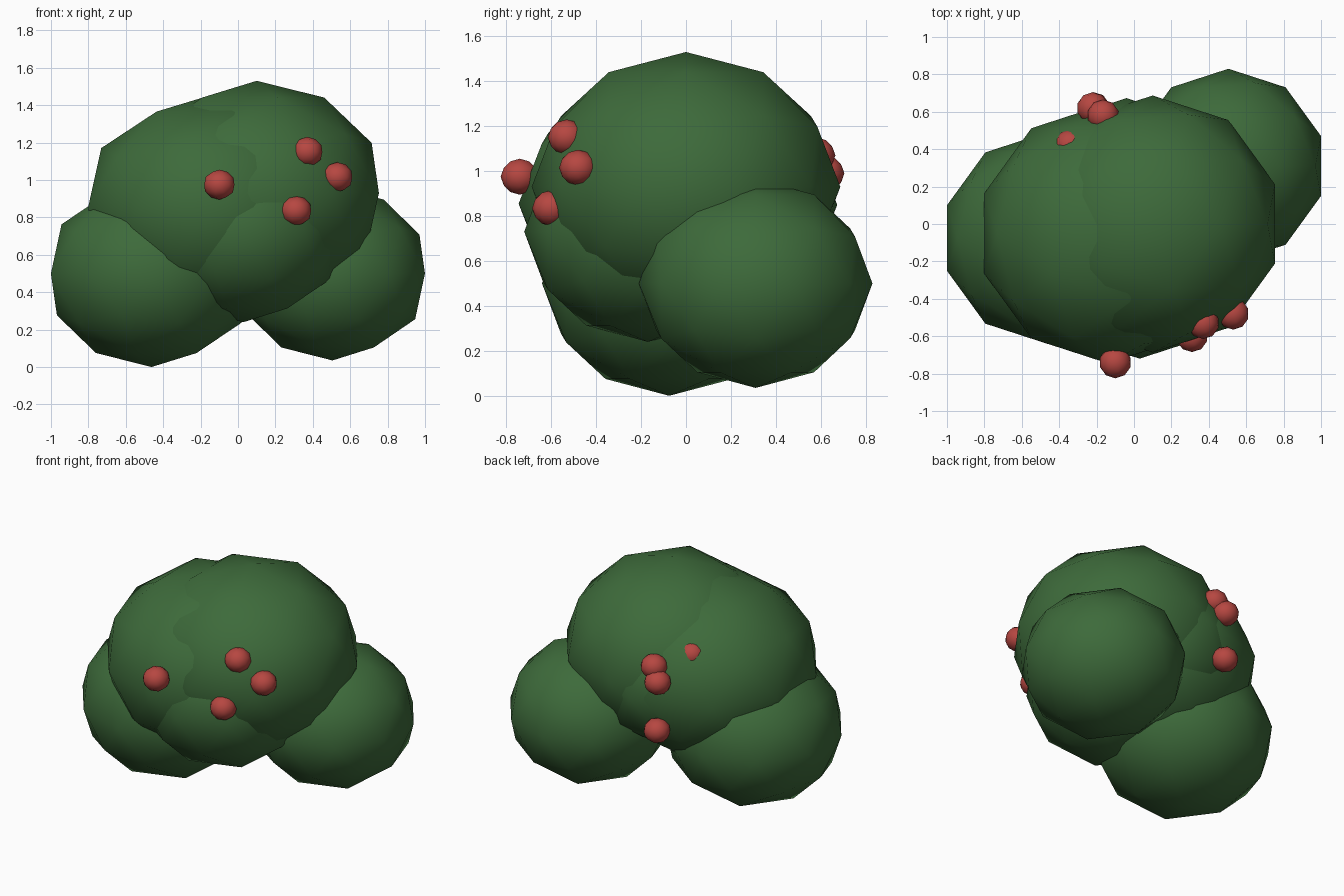
import bpy

# Remove the default cube
cube = bpy.data.objects.get("Cube")
if cube:
    bpy.data.objects.remove(cube, do_unlink=True)


def make_material(name, color):
    mat = bpy.data.materials.new(name)
    mat.use_nodes = True
    mat.diffuse_color = color
    mat.node_tree.nodes["Principled BSDF"].inputs["Base Color"].default_value = color
    return mat


leaf_green = make_material("leaf_green", (0.047, 0.145, 0.043, 1))
berry_red = make_material("berry_red", (0.47, 0.063, 0.053, 1))


def blob(name, center, width, height, mat):
    """Smooth low-poly ball, flattened to the given half width and half height."""
    bpy.ops.mesh.primitive_ico_sphere_add(subdivisions=2, radius=1, location=center)
    obj = bpy.context.object
    obj.name = name
    obj.scale = (width, width, height)
    bpy.ops.object.transform_apply(location=False, rotation=False, scale=True)
    bpy.ops.object.shade_smooth()
    obj.data.materials.append(mat)


# Overlapping foliage clumps: name, center, half width, half height
clumps = [
    ("crown_clump", (0.10, 0, 0.93), 0.687, 0.60),
    ("side_crown_clump", (-0.14, -0.05, 0.855), 0.695, 0.60),
    ("front_clump", (0.03, -0.17, 0.73), 0.55, 0.49),
    ("back_clump", (-0.04, 0.12, 0.85), 0.553, 0.48),
    ("right_base_clump", (-0.462, -0.075, 0.50), 0.566, 0.50),
    ("left_base_clump", (0.505, 0.31, 0.50), 0.52, 0.465),
]
for name, center, width, height in clumps:
    blob(name, center, width, height, leaf_green)

# Berries half sunk into the foliage
berries = [
    ("front_berry_right", (-0.10, -0.74, 0.975)),
    ("front_berry_low", (0.31, -0.60, 0.835)),
    ("front_berry_high", (0.37, -0.53, 1.15)),
    ("front_berry_left", (0.53, -0.48, 1.015)),
    ("back_berry_high", (-0.165, 0.58, 1.07)),
    ("back_berry_middle", (-0.22, 0.62, 0.99)),
    ("back_berry_low", (-0.215, 0.62, 0.66)),
    ("back_berry_tip", (-0.34, 0.42, 1.14)),
]
for name, center in berries:
    blob(name, center, 0.085, 0.08, berry_red)
